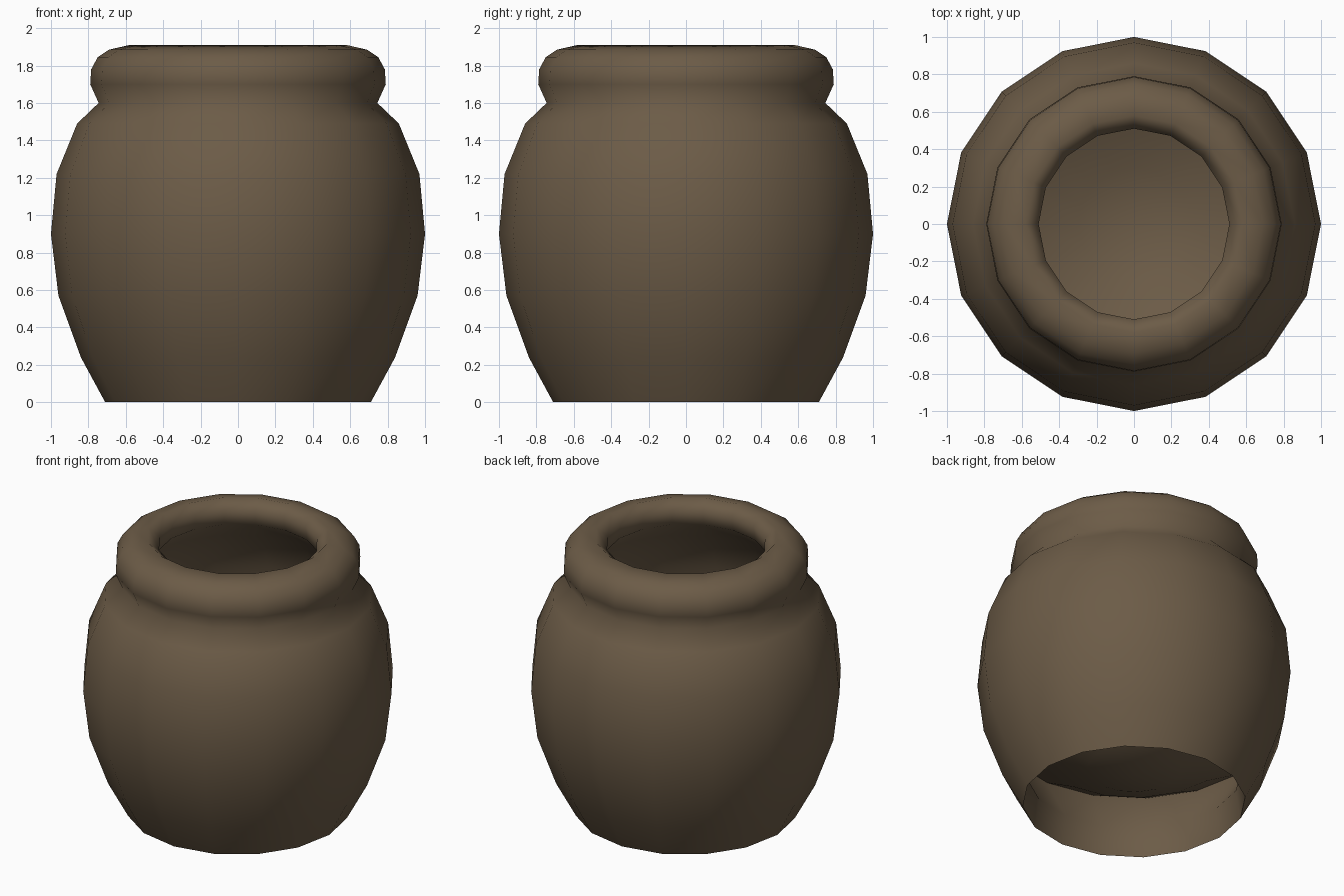
import bpy, bmesh, math

if "Cube" in bpy.data.objects:
    bpy.data.objects.remove(bpy.data.objects["Cube"])

SIDES = 16

clay = bpy.data.materials.new("brown clay")
clay.diffuse_color = (0.150, 0.106, 0.063, 1)
clay.use_nodes = True
clay.node_tree.nodes["Principled BSDF"].inputs["Base Color"].default_value = clay.diffuse_color


def lathe(name, profile):
    """Spin an (r, z) profile round z; the surface faces right of its direction."""
    bm = bmesh.new()
    rings = []
    for r, z in profile:
        if r == 0:
            rings.append([bm.verts.new((0, 0, z))] * SIDES)
        else:
            rings.append([bm.verts.new((r * math.cos(2 * math.pi * i / SIDES),
                                        r * math.sin(2 * math.pi * i / SIDES), z))
                          for i in range(SIDES)])
    for a, b in zip(rings, rings[1:]):
        for i in range(SIDES):
            j = (i + 1) % SIDES
            corners = list(dict.fromkeys((a[i], a[j], b[j], b[i])))
            bm.faces.new(corners).smooth = True
    mesh = bpy.data.meshes.new(name)
    bm.to_mesh(mesh)
    bm.free()
    mesh.materials.append(clay)
    obj = bpy.data.objects.new(name, mesh)
    bpy.context.collection.objects.link(obj)
    return obj


# Outer wall, rounded lip and the inside down to the bowl-shaped floor
lathe("pot_body", [
    (0.71, 0), (0.84, 0.24), (0.96, 0.57), (1.0, 0.9), (0.97, 1.22),
    (0.86, 1.49), (0.745, 1.6), (0.79, 1.70), (0.785, 1.78), (0.75, 1.845),
    (0.69, 1.885), (0.58, 1.91), (0.51, 1.85), (0.52, 1.75),
    (0.72, 1.58), (0.88, 1.3), (0.94, 0.95), (0.86, 0.53),
    (0.6, 0.385), (0.3, 0.255), (0, 0.20)])

# Hollow foot seen from below
lathe("foot_inside", [(0.86, 0.52), (0.68, 0.2), (0.71, 0)])

# Underside of the floor
lathe("floor_underside", [(0, 0.19), (0.3, 0.245), (0.6, 0.375), (0.86, 0.52)])
